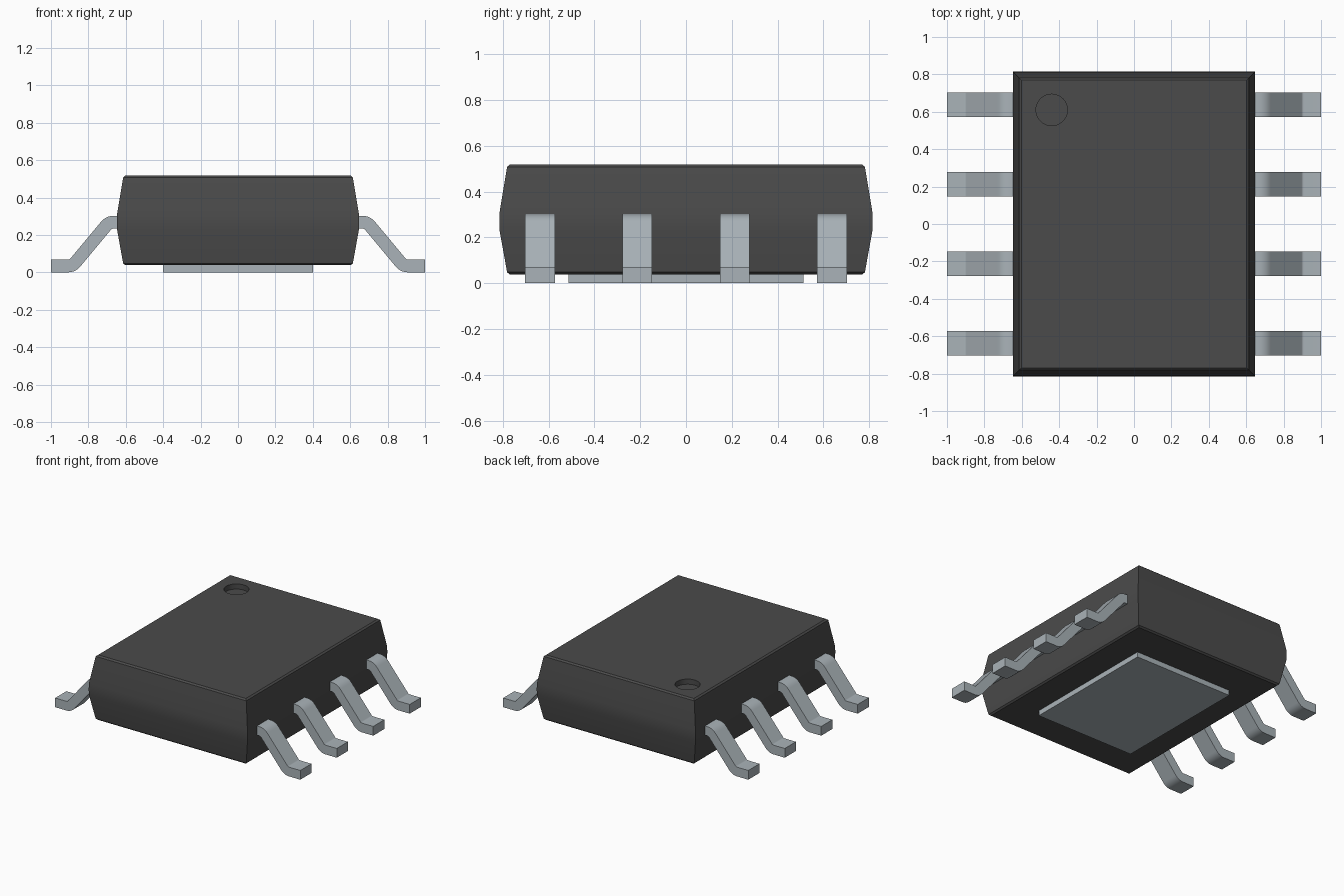
import bpy, bmesh, math
from mathutils import Vector

cube = bpy.data.objects.get("Cube")
if cube:
    bpy.data.objects.remove(cube, do_unlink=True)


def material(name, rgb):
    m = bpy.data.materials.new(name)
    m.use_nodes = True
    m.diffuse_color = (*rgb, 1)
    bsdf = next(n for n in m.node_tree.nodes if n.type == 'BSDF_PRINCIPLED')
    bsdf.inputs["Base Color"].default_value = (*rgb, 1)
    return m


DARK = material("dark_plastic", (0.07, 0.07, 0.07))
METAL = material("tinned_metal", (0.40, 0.45, 0.48))


def finish(name, bm, mat, smooth=None):
    bmesh.ops.recalc_face_normals(bm, faces=bm.faces)
    mesh = bpy.data.meshes.new(name)
    bm.to_mesh(mesh)
    bm.free()
    mesh.materials.append(mat)
    ob = bpy.data.objects.new(name, mesh)
    bpy.context.collection.objects.link(ob)
    if smooth:
        bpy.ops.object.select_all(action='DESELECT')
        ob.select_set(True)
        bpy.context.view_layer.objects.active = ob
        bpy.ops.object.shade_smooth_by_angle(angle=math.radians(smooth))
    return ob


def loft(bm, rings):
    """Skin closed rings of points and cap both ends."""
    loops = [[bm.verts.new(p) for p in ring] for ring in rings]
    n = len(loops[0])
    for a, b in zip(loops, loops[1:]):
        for i in range(n):
            j = (i + 1) % n
            bm.faces.new((a[i], a[j], b[j], b[i]))
    bm.faces.new(loops[0])
    bm.faces.new(loops[-1])


def rect(hx, hy, z):
    return [(-hx, -hy, z), (hx, -hy, z), (hx, hy, z), (-hx, hy, z)]


# Moulded body: barrel-sided block with small chamfers, as (height, inset)
HX, HY = 0.648, 0.815
sections = [(0.038, 0.046), (0.048, 0.034), (0.225, 0.002), (0.27, 0.0),
            (0.315, 0.002), (0.508, 0.034), (0.518, 0.046)]
bm = bmesh.new()
loft(bm, [rect(HX - d, HY - d, z) for z, d in sections])
body = finish("body", bm, DARK)

# Round index dimple sunk into the top
bm = bmesh.new()
bmesh.ops.create_cone(bm, cap_ends=True, segments=40, radius1=0.084, radius2=0.084, depth=0.1)
bmesh.ops.translate(bm, verts=bm.verts, vec=(-0.44, 0.61, 0.53))
cutter = finish("dimple_cutter", bm, DARK)
cutter.hide_render = True
cut = body.modifiers.new("dimple", 'BOOLEAN')
cut.operation = 'DIFFERENCE'
cut.solver = 'EXACT'
cut.object = cutter
bpy.ops.object.select_all(action='DESELECT')
body.select_set(True)
bpy.context.view_layer.objects.active = body
bpy.ops.object.modifier_apply(modifier=cut.name)
bpy.data.objects.remove(cutter, do_unlink=True)
bpy.ops.object.shade_smooth_by_angle(angle=math.radians(30))

# Thermal pad under the body
bm = bmesh.new()
loft(bm, [rect(0.40, 0.513, 0.0), rect(0.40, 0.513, 0.05)])
finish("thermal_pad", bm, METAL)


def filleted(points, radius, steps=5):
    """Rounded path as (point, tangent angle) pairs."""
    pts = [Vector(p) for p in points]
    angle = [math.atan2((b - a).y, (b - a).x) for a, b in zip(pts, pts[1:])]
    path = [(pts[0], angle[0])]
    for i in range(1, len(pts) - 1):
        a0, a1 = angle[i - 1], angle[i]
        turn = a1 - a0
        side = math.copysign(radius, turn)
        start = pts[i] - Vector((math.cos(a0), math.sin(a0))) * radius * math.tan(abs(turn) / 2)
        centre = start + Vector((-math.sin(a0), math.cos(a0))) * side
        for k in range(steps + 1):
            a = a0 + turn * k / steps
            path.append((centre - Vector((-math.sin(a), math.cos(a))) * side, a))
    path.append((pts[-1], angle[-1]))
    return path


# Gull-wing leads, four on each side
HALF_T, HALF_W = 0.034, 0.065
path = filleted([(0.60, 0.268), (0.69, 0.268), (0.885, HALF_T), (1.0, HALF_T)], 0.05)


def lead(name, sign, y):
    rings = []
    for p, a in path:
        n = Vector((-math.sin(a), math.cos(a))) * HALF_T
        lo, hi = p - n, p + n
        rings.append([(sign * q.x, y + w, q.y) for q, w in
                      ((lo, -HALF_W), (lo, HALF_W), (hi, HALF_W), (hi, -HALF_W))])
    bm = bmesh.new()
    loft(bm, rings)
    finish(name, bm, METAL, 30)


for side, sign in (("left", 1), ("right", -1)):
    for i in range(4):
        lead(f"{side}_lead_{i + 1}", sign, (i - 1.5) * 0.425)
